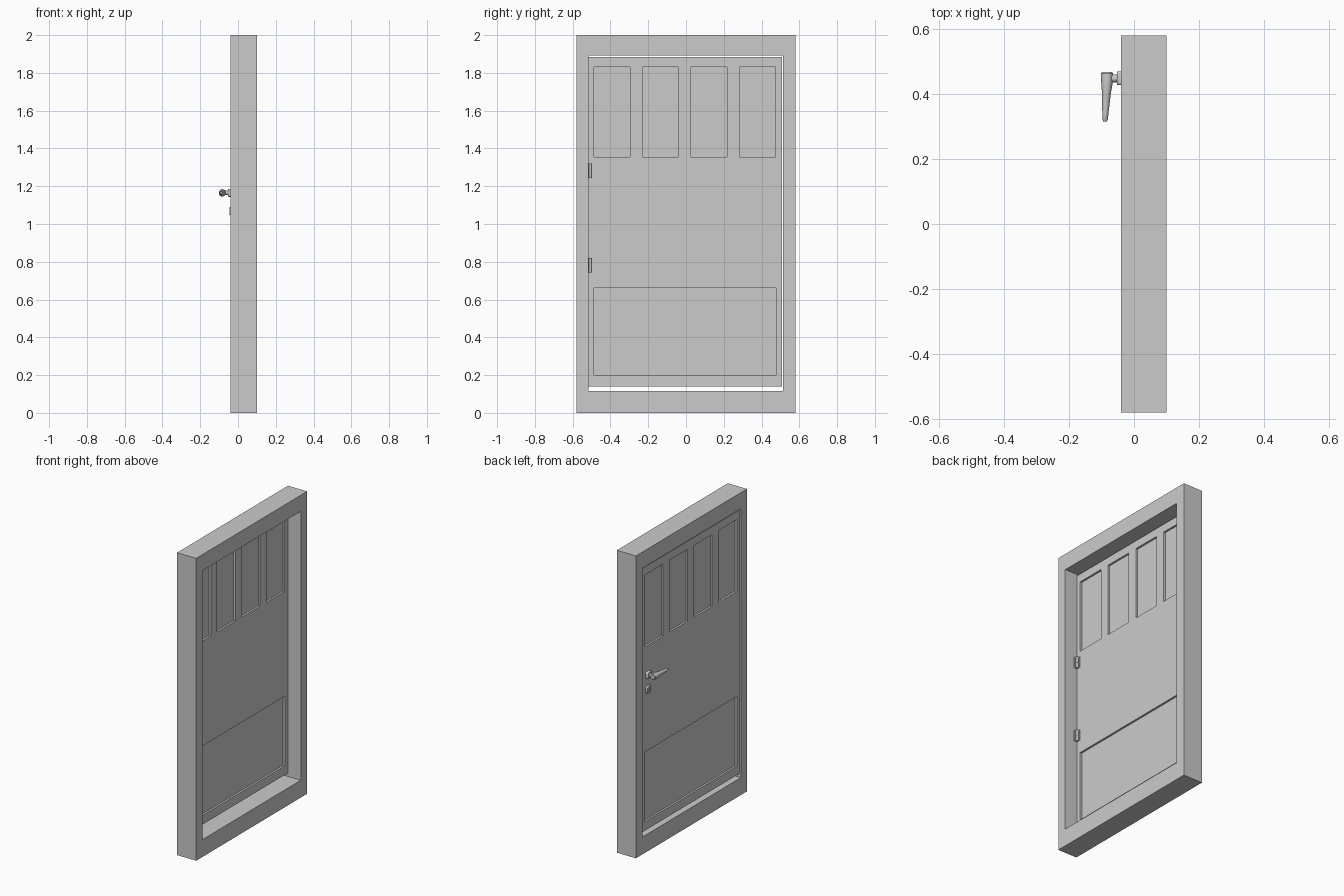
import bpy, bmesh, math
from mathutils import Matrix, Vector

if "Cube" in bpy.data.objects:
    bpy.data.objects.remove(bpy.data.objects["Cube"])


def finish(name, bm, smooth=False):
    bmesh.ops.recalc_face_normals(bm, faces=bm.faces[:])
    me = bpy.data.meshes.new(name)
    bm.to_mesh(me)
    bm.free()
    ob = bpy.data.objects.new(name, me)
    bpy.context.collection.objects.link(ob)
    bpy.ops.object.select_all(action='DESELECT')
    ob.select_set(True)
    bpy.context.view_layer.objects.active = ob
    if smooth:
        bpy.ops.object.shade_smooth_by_angle(angle=math.radians(35))
    return ob


def add_box(bm, x, y, z):
    size = (x[1] - x[0], y[1] - y[0], z[1] - z[0])
    mid = Vector((sum(x) / 2, sum(y) / 2, sum(z) / 2))
    m = Matrix.Translation(mid) @ Matrix.Diagonal((*size, 1))
    bmesh.ops.create_cube(bm, size=1, matrix=m)


def boxes(name, *specs):
    bm = bmesh.new()
    for s in specs:
        add_box(bm, *s)
    return finish(name, bm)


def add_prism(bm, outline, x0, x1):
    """Extrude a (y, z) outline along x."""
    f = bm.faces.new([bm.verts.new((x0, y, z)) for y, z in outline])
    ext = bmesh.ops.extrude_face_region(bm, geom=[f])['geom']
    bmesh.ops.translate(bm, vec=(x1 - x0, 0, 0),
                        verts=[v for v in ext if isinstance(v, bmesh.types.BMVert)])


def add_cyl(bm, centre, r, depth, axis='Z', seg=20):
    rot = Matrix.Rotation(math.pi / 2, 4, 'Y') if axis == 'X' else Matrix()
    bmesh.ops.create_cone(bm, cap_ends=True, segments=seg, radius1=r, radius2=r,
                          depth=depth, matrix=Matrix.Translation(centre) @ rot)


def cut(target, cutter):
    cutter.hide_render = True
    mod = target.modifiers.new("cut", 'BOOLEAN')
    mod.operation, mod.solver, mod.object = 'DIFFERENCE', 'EXACT', cutter
    bpy.context.view_layer.objects.active = target
    bpy.ops.object.modifier_apply(modifier=mod.name)
    bpy.data.objects.remove(cutter)


# Frame: a solid surround with one opening
frame = boxes("door_frame", ((-.04, .10), (-.58, .58), (0, 2)))
cut(frame, boxes("opening_cutter", ((-.2, .2), (-.516, .513), (.115, 1.893))))

# Door leaf, with four tall panels and one wide panel recessed on both faces
X0, X1, RECESS = -.031, .009, .013
door = boxes("door_leaf", ((X0, X1), (-.516, .508), (.14, 1.884)))
panels = [((-.487 + i * .257, -.296 + i * .257), (1.355, 1.83)) for i in range(4)]
panels.append(((-.487, .476), (.2, .66)))
cut(door, boxes("panel_cutter", *[(xr, y, z) for y, z in panels
                                  for xr in ((X0 - .02, X0 + RECESS), (X1 - RECESS, X1 + .02))]))


# Rosettes: rounded square plates behind the lever and around the keyhole
def rosette(name, y, z, x_out, half=.021):
    bm = bmesh.new()
    r, n = .008, 5
    pts = []
    for k, (sy, sz) in enumerate(((1, 1), (-1, 1), (-1, -1), (1, -1))):
        for i in range(n + 1):
            a = math.pi / 2 * (k + i / n)
            pts.append((y + sy * (half - r) + r * math.cos(a),
                        z + sz * (half - r) + r * math.sin(a)))
    add_prism(bm, pts, x_out, X0)
    rim = [e for e in bm.edges if all(abs(v.co.x - x_out) < 1e-5 for v in e.verts)]
    bmesh.ops.bevel(bm, geom=rim, offset=.003, segments=3, profile=.5, affect='EDGES')
    return finish(name, bm, True)


HY, HZ = .448, 1.165
rosette("handle_rosette", HY, HZ, -.053)
key_plate = rosette("key_rosette", HY, 1.068, -.046)

# Keyhole cut into the lower plate
key = [(HY - .003, 1.054), (HY + .003, 1.054)]
for i in range(13):
    a = math.radians(-60 + 300 * i / 12)
    key.append((HY + .006 * math.cos(a), 1.073 + .006 * math.sin(a)))
bm = bmesh.new()
add_prism(bm, key, -.06, -.037)
cut(key_plate, finish("keyhole_cutter", bm))

# Handle stem
bm = bmesh.new()
add_cyl(bm, (-.064, HY, HZ), .0125, .03, 'X', 24)
finish("handle_stem", bm, True)

# Lever: ellipses lofted along y as (y, centre x, half width x, half height z)
sections = [(.467, -.083, .015, .015), (.463, -.083, .0185, .0185), (.445, -.083, .0185, .0195),
            (.425, -.0835, .0165, .018), (.40, -.085, .0135, .015), (.37, -.0865, .0115, .0125),
            (.34, -.088, .0095, .0105), (.322, -.0885, .008, .009), (.316, -.089, .006, .006)]
bm = bmesh.new()
rings = []
for y, cx, a, b in sections:
    rings.append([bm.verts.new((cx + a * math.cos(t), y, HZ + b * math.sin(t)))
                  for t in (2 * math.pi * i / 24 for i in range(24))])
for r0, r1 in zip(rings, rings[1:]):
    for i in range(24):
        j = (i + 1) % 24
        bm.faces.new((r0[i], r0[j], r1[j], r1[i]))
bm.faces.new(rings[0])
bm.faces.new(rings[-1])
finish("handle_lever", bm, True)

# Hinges: two knuckles, a leaf on the door and a leaf on the frame reveal
for name, z in (("lower_hinge", .782), ("upper_hinge", 1.282)):
    bm = bmesh.new()
    for s in (-1, 1):
        add_cyl(bm, (X1 + .007, -.507, z + s * .0192), .008, .0365, seg=16)
    add_cyl(bm, (X1 + .007, -.507, z), .005, .07, seg=12)
    add_box(bm, (X1 - .001, X1 + .003), (-.515, -.49), (z - .037, z + .037))
    add_box(bm, (X1, X1 + .022), (-.517, -.513), (z - .037, z + .037))
    finish(name, bm, True)
